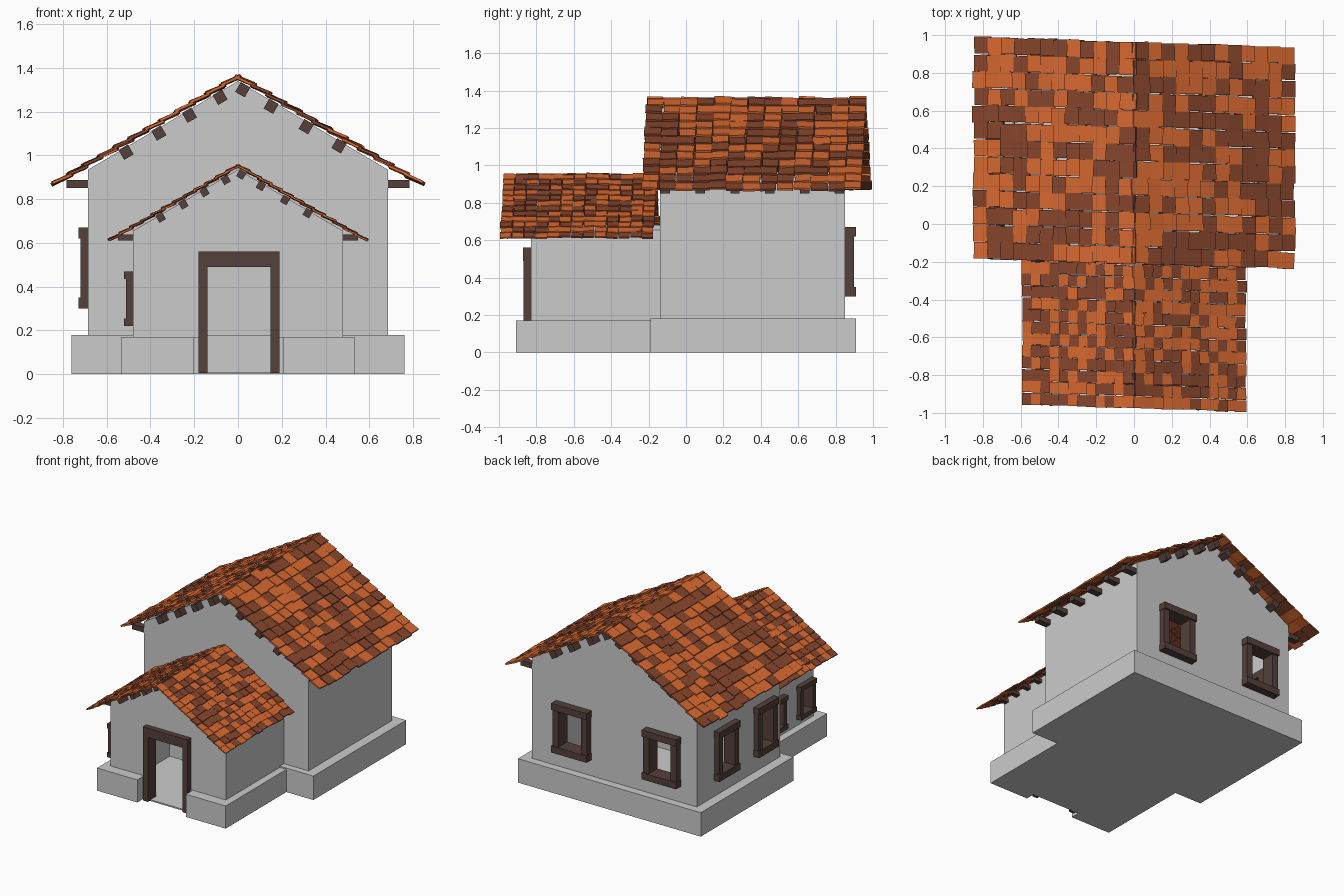
import bpy, bmesh, math, random
from mathutils import Matrix, Vector

if "Cube" in bpy.data.objects:
    bpy.data.objects.remove(bpy.data.objects["Cube"])

random.seed(7)


def material(name, rgb):
    m = bpy.data.materials.new(name)
    m.diffuse_color = (*rgb, 1)
    m.use_nodes = True
    m.node_tree.nodes["Principled BSDF"].inputs["Base Color"].default_value = m.diffuse_color
    return m


ORANGE = material("bright_tile", (0.68, 0.14, 0.03))
BROWN = material("dark_tile", (0.24, 0.06, 0.025))
WOOD = material("dark_wood", (0.09, 0.052, 0.043))


def finish(name, bm, mats=()):
    bmesh.ops.recalc_face_normals(bm, faces=bm.faces)
    me = bpy.data.meshes.new(name)
    bm.to_mesh(me)
    bm.free()
    for m in mats:
        me.materials.append(m)
    ob = bpy.data.objects.new(name, me)
    bpy.context.collection.objects.link(ob)
    return ob


def add_box(bm, lo, hi, matrix=None, mat=0):
    lo, hi = Vector(lo), Vector(hi)
    size = hi - lo
    m = Matrix.Translation((lo + hi) / 2) @ Matrix.Diagonal((*size, 1))
    verts = bmesh.ops.create_cube(bm, size=1, matrix=(matrix or Matrix()) @ m)["verts"]
    for f in {f for v in verts for f in v.link_faces}:
        f.material_index = mat


def box(name, lo, hi):
    bm = bmesh.new()
    add_box(bm, lo, hi)
    return finish(name, bm)


def gable_block(name, half, y0, y1, z0, eave, apex):
    bm = bmesh.new()
    pts = [(-half, z0), (half, z0), (half, eave), (0, apex), (-half, eave)]
    face = bm.faces.new([bm.verts.new((x, y0, z)) for x, z in pts])
    out = bmesh.ops.extrude_face_region(bm, geom=[face])["geom"]
    bmesh.ops.translate(bm, vec=(0, y1 - y0, 0),
                        verts=[g for g in out if isinstance(g, bmesh.types.BMVert)])
    return finish(name, bm)


def cut(ob, boxes):
    for lo, hi in boxes:
        c = box("cutter", lo, hi)
        c.hide_render = True
        mod = ob.modifiers.new("cut", "BOOLEAN")
        mod.operation, mod.solver, mod.object = "DIFFERENCE", "EXACT", c
        bpy.context.view_layer.objects.active = ob
        bpy.ops.object.modifier_apply(modifier=mod.name)
        bpy.data.objects.remove(c)


def window(name, wall, pos, u0, u1, z0, z1, bar, out):
    """Wooden frame set in a wall: 'back' faces +y, 'left' faces -x."""
    if wall == "back":
        m = Matrix.Translation((0, pos, 0))
    else:
        m = Matrix.Translation((pos, 0, 0)) @ Matrix.Rotation(math.pi / 2, 4, "Z")
    bm = bmesh.new()
    d = -0.055
    add_box(bm, (u0, d, z0), (u0 + bar, out * 0.8, z1), m)
    add_box(bm, (u1 - bar, d, z0), (u1, out * 0.8, z1), m)
    for a, b in ((z0, z0 + bar), (z1 - bar, z1)):
        add_box(bm, (u0 - 0.004, d, a), (u1 + 0.004, out, b), m)
    finish(name, bm, [WOOD])


def opening(wall, pos, u0, u1, z0, z1, bar):
    b = bar * 0.8
    if wall == "back":
        return ((u0 + b, pos - 0.1, z0 + b), (u1 - b, pos + 0.1, z1 - b))
    return ((pos - 0.1, u0 + b, z0 + b), (pos + 0.1, u1 - b, z1 - b))


def tiled_roof(name, ridge, half, drop, y0, y1, skew, scale, cols=13, rows=12):
    bm = bmesh.new()
    ang, length = math.atan2(drop, half), math.hypot(half, drop)
    pitch, step = (y1 - y0) / cols, length / rows
    for side in (-1, 1):
        slope = Matrix.Translation((0, 0, ridge)) @ Matrix.Rotation(side * ang, 4, "Y")
        for c in range(cols):
            slide = random.uniform(-0.008, 0.008) * scale
            for r in range(rows):
                s = (r + 0.5) * step + slide
                y = y0 + (c + 0.5) * pitch - skew * side * s / length
                y += random.uniform(-0.004, 0.004) * scale
                m = (slope @ Matrix.Translation((side * s, y, random.uniform(-.003, .004) * scale))
                     @ Matrix.Rotation(-side * random.uniform(0.07, 0.15), 4, "Y")
                     @ Matrix.Rotation(random.uniform(-0.05, 0.05), 4, "X")
                     @ Matrix.Rotation(random.uniform(-0.04, 0.04), 4, "Z"))
                lx, wy, t = step * 0.58, pitch * random.uniform(0.47, 0.51), 0.006 * scale
                add_box(bm, (-lx, -wy, -t), (lx, wy, t), m, random.choice((0, 1)))
    finish(name, bm, [ORANGE, BROWN])


def beam_ends(name, ridge, half, drop, wall, ends, sides, tail, scale, n=6):
    bm = bmesh.new()
    ang = math.atan2(drop, half)
    # purlin ends under the gable overhangs
    for y0, y1 in ends:
        for x in (-0.53, -0.38, -0.24, -0.1, 0.04, 0.17, 0.33, 0.48):
            x *= scale
            side = 1 if x > 0 else -1
            m = (Matrix.Translation((x, 0, ridge - abs(x) * drop / half))
                 @ Matrix.Rotation(side * ang, 4, "Y"))
            w = 0.025 * scale
            add_box(bm, (-w, y0, -0.062 * scale), (w, y1, -0.01 * scale), m)
    # rafter tails under the eaves
    ya, yb = sides
    for i in range(n):
        y = ya + (yb - ya) * i / (n - 1)
        w = 0.025 * scale
        for side in (-1, 1):
            xs = sorted((side * (wall - 0.03), side * (wall + 0.1 * scale)))
            add_box(bm, (xs[0], y - w, tail - 0.038 * scale), (xs[1], y + w, tail))
    finish(name, bm, [WOOD])


# hollow stone base with a gap for the door
MAIN_IN = ((-0.635, -0.09, 0.01), (0.635, 0.80, 2))
PORCH_IN = ((-0.435, -0.78, 0.01), (0.435, 0.0, 2))
DOOR = ((-0.15, -0.95, 0.01), (0.16, -0.7, 0.51))
b = box("main_base", (-0.76, -0.19, 0), (0.76, 0.91, 0.18))
cut(b, [MAIN_IN])
b = box("porch_base", (-0.535, -0.91, 0), (0.535, -0.19, 0.17))
cut(b, [((-0.2, -1, -0.1), (0.205, -0.84, 0.5)), PORCH_IN, DOOR])

# windows: wall, wall position, span, heights, bar width, projection
main_windows = [("back", 0.85, 0.195, 0.48, 0.30, 0.67, 0.05, 0.06),
                ("back", 0.85, -0.55, -0.27, 0.30, 0.67, 0.05, 0.06),
                ("left", -0.685, 0.40, 0.64, 0.30, 0.67, 0.05, 0.045),
                ("left", -0.685, -0.06, 0.17, 0.30, 0.67, 0.05, 0.045)]
porch_windows = [("left", -0.48, -0.47, -0.29, 0.22, 0.47, 0.035, 0.04),
                 ("left", -0.48, -0.81, -0.63, 0.22, 0.47, 0.035, 0.04)]

# walls
w = gable_block("main_walls", 0.685, -0.14, 0.85, 0.01, 0.935, 1.34)
cut(w, [MAIN_IN] + [opening(*a[:7]) for a in main_windows])
w = gable_block("porch_walls", 0.48, -0.83, -0.138, 0.01, 0.655, 0.935)
cut(w, [PORCH_IN, DOOR] + [opening(*a[:7]) for a in porch_windows])
for i, a in enumerate(main_windows + porch_windows):
    window(f"window_frame_{i + 1}", *a)

# door frame
bm = bmesh.new()
add_box(bm, (-0.18, -0.87, 0.005), (-0.14, -0.775, 0.49))
add_box(bm, (0.148, -0.87, 0.005), (0.19, -0.775, 0.49))
add_box(bm, (-0.18, -0.872, 0.49), (0.19, -0.775, 0.56))
finish("door_frame", bm, [WOOD])

# roofs and the timber ends below them
tiled_roof("main_roof", 1.36, 0.84, 0.49, -0.21, 0.965, 0.028, 1.0)
tiled_roof("porch_roof", 0.953, 0.585, 0.34, -0.975, -0.155, 0.02, 0.7)
beam_ends("main_beam_ends", 1.355, 0.84, 0.49, 0.685,
          [(-0.2, -0.12), (0.83, 0.92)], (-0.11, 0.82), 0.888, 1.0)
beam_ends("porch_beam_ends", 0.95, 0.585, 0.34, 0.48,
          [(-0.9, -0.81)], (-0.8, -0.2), 0.638, 0.69)
